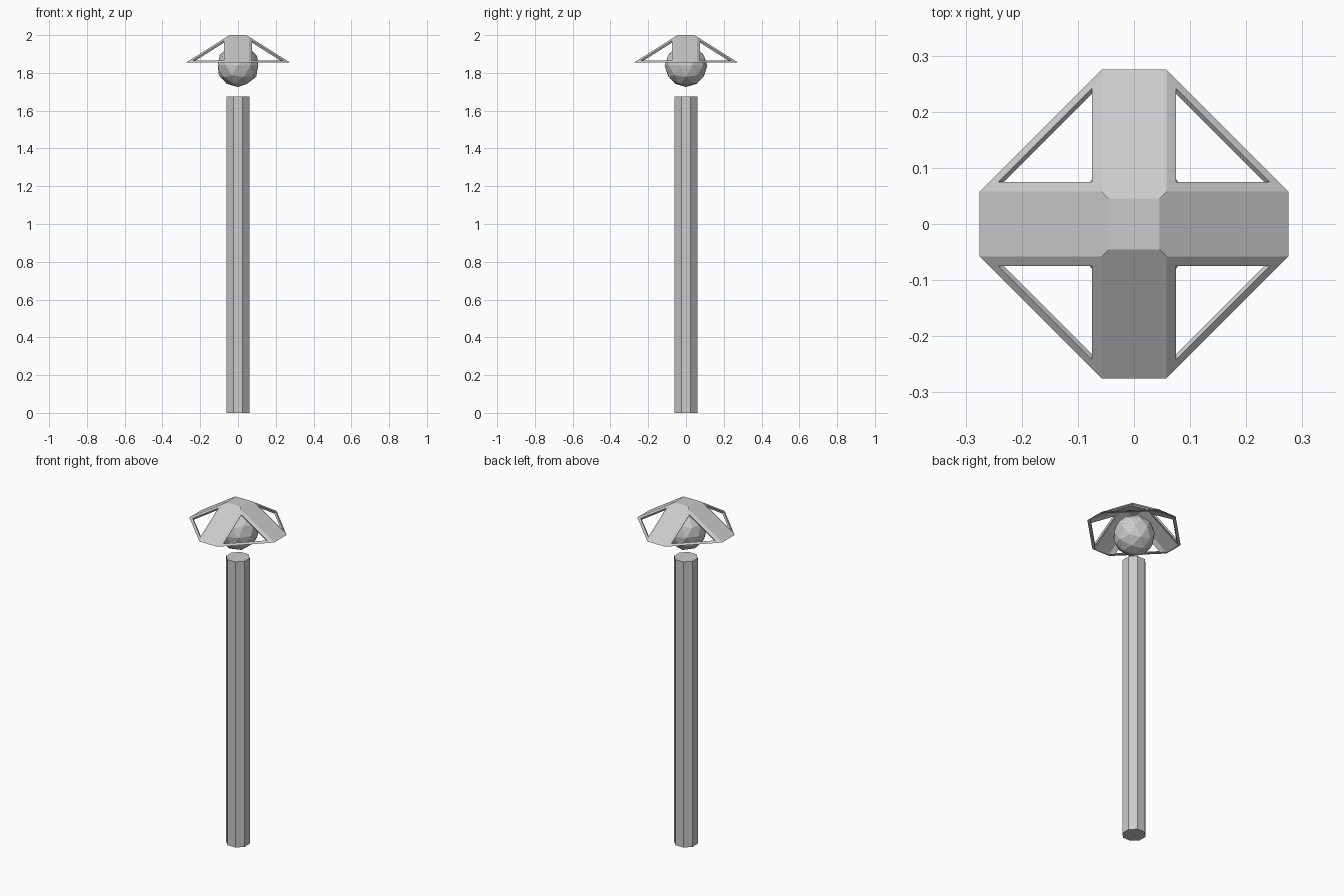
import bpy, bmesh, math

if "Cube" in bpy.data.objects:
    bpy.data.objects.remove(bpy.data.objects["Cube"])


def finish(name, bm):
    bmesh.ops.recalc_face_normals(bm, faces=bm.faces[:])
    me = bpy.data.meshes.new(name)
    bm.to_mesh(me)
    bm.free()
    ob = bpy.data.objects.new(name, me)
    bpy.context.collection.objects.link(ob)
    return ob


# Octagonal post with a flat side to the front
bpy.ops.mesh.primitive_cylinder_add(vertices=8, radius=0.06 / math.cos(math.pi / 8),
                                    depth=1.675, location=(0, 0, 0.8375),
                                    rotation=(0, 0, math.pi / 8))
bpy.context.object.name = "post"

# Faceted globe
bpy.ops.mesh.primitive_ico_sphere_add(subdivisions=2, radius=0.113, location=(0, 0, 1.838))
bpy.context.object.name = "globe"

# Lamp hood: thin cross-shaped roof with framed triangular openings
T, W, R, BASE = 0.045, 0.058, 0.275, 1.855   # top half, arm half width, reach, rim height
K = (2.0 - BASE) / (R - T)                   # roof slope
G = 0.011                                    # wall inset


def pair(x, y):
    """Outer and inner shell position for a plan point."""
    sx, sy = math.copysign(1, x), math.copysign(1, y)
    a, b = abs(x), abs(y)
    if min(a, b) > W + 0.005:                # opening corner on the corner plane
        z = BASE + K * (R + W - a - b)
        return (x, y, z), (x - sx * 0.005, y - sy * 0.005, z - 0.008)
    z = BASE + K * (R - max(a, b))
    if max(a, b) < T + 0.001:                # top square
        return (x, y, z), (x * 0.95, y * 0.95, z - 0.006)
    return (x, y, z), (x - sx * G, y - sy * G, z)


H, F = 0.075, 0.242                          # opening corners in plan
bm = bmesh.new()
cache = {}


def turn(p, q):
    for _ in range(q):
        p = (-p[1], p[0])
    return p


def verts(p):
    key = (round(p[0], 4), round(p[1], 4))
    if key not in cache:
        o, i = pair(*p)
        cache[key] = (bm.verts.new(o), bm.verts.new(i))
    return cache[key]


plan = [[(T, T), (T, -T), (-T, -T), (-T, T)]]
arm = [(T, T), (W, W), (W, R), (-W, R), (-W, W), (-T, T)]
outer, hole = [(W, W), (R, W), (W, R)], [(H, H), (F, H), (H, F)]
frame = [[outer[k], outer[(k + 1) % 3], hole[(k + 1) % 3], hole[k]] for k in range(3)]
for q in range(4):
    plan += [[turn(p, q) for p in face] for face in [arm] + frame]

outer_faces = []
for face in plan:
    vs = [verts(p) for p in face]
    outer_faces.append(bm.faces.new([v[0] for v in vs]))

# Close the rim and opening edges, then add the inner shell
inner = {o: i for o, i in cache.values()}
for e in [e for e in bm.edges if len(e.link_faces) == 1]:
    a, b = e.verts
    bm.faces.new([a, b, inner[b], inner[a]])
for f in outer_faces:
    bm.faces.new([inner[v] for v in reversed(f.verts)])
finish("hood", bm)
